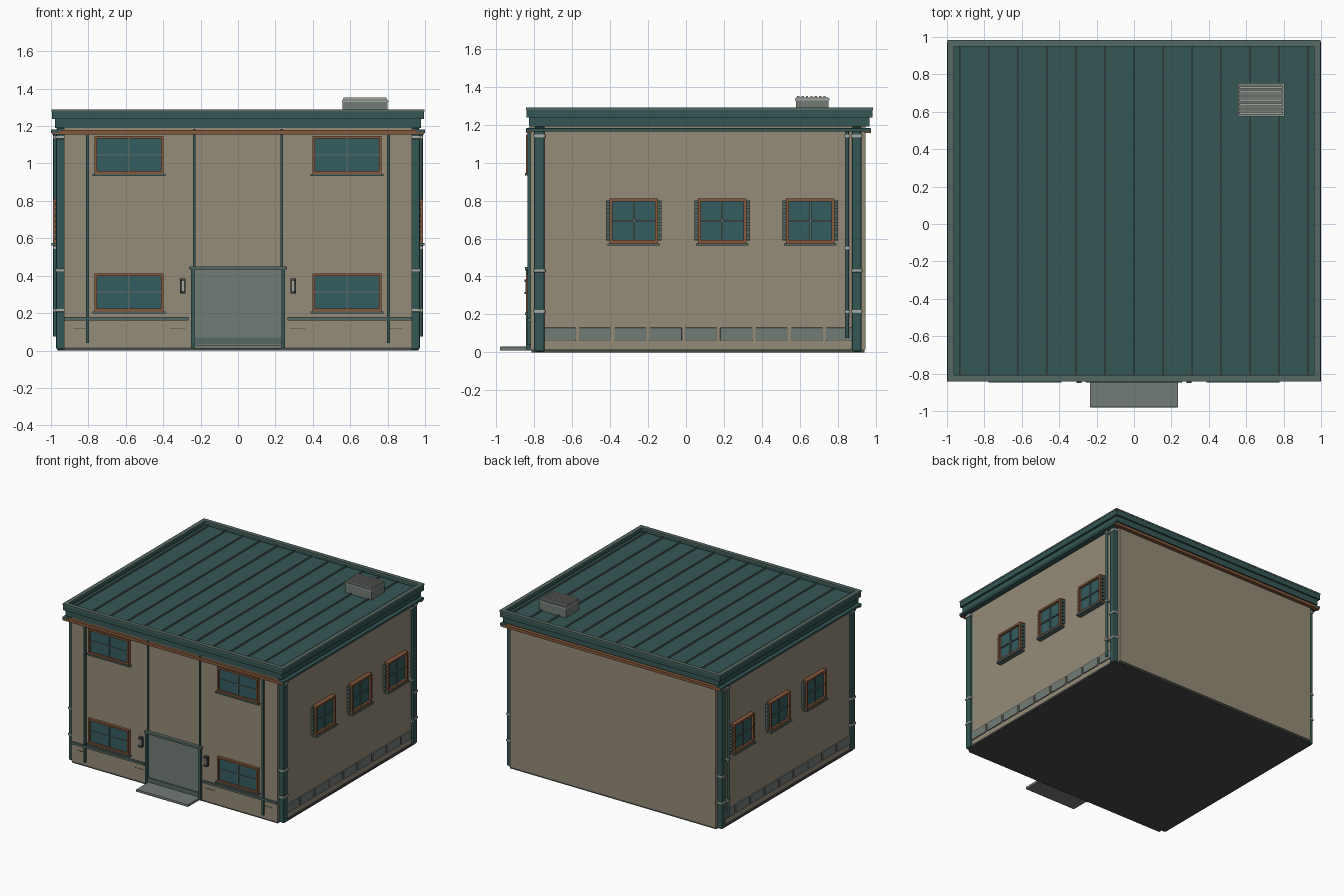
import bpy, bmesh, math
from mathutils import Matrix, Vector

if "Cube" in bpy.data.objects:
    bpy.data.objects.remove(bpy.data.objects["Cube"])


def material(name, r, g, b):
    m = bpy.data.materials.new(name)
    m.diffuse_color = (r, g, b, 1)
    m.use_nodes = True
    m.node_tree.nodes["Principled BSDF"].inputs["Base Color"].default_value = m.diffuse_color
    return m


BEIGE = material("beige_wall", 0.30, 0.26, 0.19)
GREEN = material("dark_green", 0.035, 0.095, 0.09)
TRIM = material("grey_green", 0.09, 0.14, 0.125)
BROWN = material("brown_frame", 0.24, 0.10, 0.045)
GLASS = material("teal_glass", 0.035, 0.11, 0.12)
PALE = material("pale_metal", 0.38, 0.40, 0.36)
GREY = material("concrete", 0.17, 0.20, 0.18)
DARK = material("dark_base", 0.06, 0.065, 0.06)


def boxes(name, items, mat, mirror=False, bevel=0):
    """One object from boxes given as (x0, x1, y0, y1, z0, z1)."""
    bm = bmesh.new()
    for x0, x1, y0, y1, z0, z1 in items:
        mtx = Matrix.Translation(((x0 + x1) / 2, (y0 + y1) / 2, (z0 + z1) / 2))
        bmesh.ops.create_cube(bm, size=1, matrix=mtx @ Matrix.Diagonal((x1 - x0, y1 - y0, z1 - z0, 1)))
    me = bpy.data.meshes.new(name)
    bm.to_mesh(me)
    bm.free()
    me.materials.append(mat)
    ob = bpy.data.objects.new(name, me)
    bpy.context.collection.objects.link(ob)
    if bevel:
        b = ob.modifiers.new("bevel", 'BEVEL')
        b.width, b.segments = bevel, 2
    if mirror:
        ob.modifiers.new("mirror", 'MIRROR')
    return ob


def ring(x0, x1, y0, y1, z0, z1, t, axis):
    """Four boxes framing a rectangle; axis is the direction it faces."""
    if axis == 'Z':
        return [(x0, x1, y0, y0 + t, z0, z1), (x0, x1, y1 - t, y1, z0, z1),
                (x0, x0 + t, y0 + t, y1 - t, z0, z1), (x1 - t, x1, y0 + t, y1 - t, z0, z1)]
    out = [(x0, x1, y0, y1, z0, z0 + t), (x0, x1, y0, y1, z1 - t, z1)]
    if axis == 'Y':
        return out + [(x0, x0 + t, y0, y1, z0 + t, z1 - t), (x1 - t, x1, y0, y1, z0 + t, z1 - t)]
    return out + [(x0, x1, y0, y0 + t, z0 + t, z1 - t), (x0, x1, y1 - t, y1, z0 + t, z1 - t)]


# walls and base
boxes("main_walls", [(-.93, .93, -.82, .945, .015, 1.2)], BEIGE)
boxes("side_wall", [(.92, .955, -.77, .90, .015, 1.2)], BEIGE, True)
boxes("base_slab", [(-.93, .93, -.815, .94, 0, .015), (-.965, .965, -.785, .915, 0, .015)], DARK)

# corner posts with bands
posts = [(-.80, -.745), (.875, .925)]
boxes("corner_posts", [(.925, .972, a, b, .005, 1.19) for a, b in posts], GREEN, True, .008)
boxes("post_bands", [(.925, .976, a - .004, b + .004, z - .008, z + .008)
                     for a, b in posts for z in (.215, .43, 1.14)], PALE, True, .003)

# side foundation panels
boxes("foundation_panels", [(.95, .963, -.75 + i * .186, -.58 + i * .186, .06, .13)
                            for i in range(9)], GREY, True, .003)

# side windows with louvred shutters
frame, glass, bars, sills, slats = [], [], [], [], []
for c in (-.275, .19, .655):
    frame += ring(.95, .99, c - .128, c + .128, .575, .81, .016, 'X')
    glass.append((.95, .972, c - .115, c + .115, .585, .80))
    bars += [(.95, .98, c - .005, c + .005, .59, .795), (.95, .98, c - .114, c + .114, .687, .697)]
    sills.append((.95, .998, c - .138, c + .138, .562, .575))
    for s in (-1, 1):
        e = sorted((c + s * .128, c + s * .146))
        slats.append((.95, .965, *e, .59, .80))
        slats += [(.95, .978, *e, .592 + k * .03, .612 + k * .03) for k in range(7)]
boxes("side_window_frames", frame, BROWN, True)
boxes("side_window_glass", glass, GLASS, True)
boxes("side_window_bars", bars, TRIM, True)
boxes("side_window_sills", sills, TRIM, True)
boxes("side_shutters", slats, TRIM, True)

# front windows
frame, glass, bars, sills = [], [], [], []
for z in (.21, .945):
    frame += ring(.398, .768, -.842, -.815, z, z + .203, .014, 'Y')
    glass.append((.41, .756, -.828, -.815, z + .01, z + .19))
    bars += [(.579, .587, -.835, -.815, z + .012, z + .19), (.411, .755, -.835, -.815, z + .097, z + .105)]
    sills.append((.388, .778, -.848, -.815, z - .012, z))
boxes("front_window_frames", frame, BROWN, True)
boxes("front_window_glass", glass, GLASS, True)
boxes("front_window_bars", bars, TRIM, True)
boxes("front_window_sills", sills, TRIM, True)

# front strips, ledge and small seams
boxes("front_strips", [(.228, .24, -.83, -.815, .45, 1.185), (.797, .814, -.834, -.815, .04, 1.155)], GREEN, True)
boxes("front_ledge", [(.265, .93, -.834, -.815, .16, .178)], TRIM, True)
boxes("front_seams", [(.28, .36, -.822, -.815, .115, .119), (.80, .88, -.822, -.815, .115, .119)], DARK, True)

# door, frame and step
boxes("door_panel", [(-.235, .235, -.825, -.815, .03, .435)], GREY)
boxes("door_kick_plate", [(-.235, .235, -.832, -.815, .035, .07)], TRIM)
boxes("door_posts", [(.233, .25, -.842, -.815, .015, .435)], GREEN, True)
boxes("door_lintel", [(-.258, .258, -.848, -.815, .432, .45)], TRIM, False, .003)
boxes("front_step", [(-.235, .235, -.98, -.81, .01, .03)], GREY, False, .003)

# wall lamps
boxes("lamp_cases", [(.28, .31, -.832, -.815, .305, .385), (.282, .308, -.85, -.83, .372, .384),
                     (.282, .308, -.85, -.83, .307, .319)], DARK, True)
boxes("lamp_lights", [(.287, .303, -.845, -.83, .319, .372)], PALE, True)

# gutters and downpipes
boxes("end_trims", [(-.995, .995, -.842, -.815, 1.155, 1.178), (-.995, .995, .94, .975, 1.155, 1.178)], BROWN)
boxes("side_gutters", [(.95, 1.0, -.842, .975, 1.163, 1.182)], GREEN, True, .004)
bm = bmesh.new()
bmesh.ops.create_cone(bm, cap_ends=True, segments=12, radius1=.01, radius2=.01, depth=1.09,
                      matrix=Matrix.Translation((.978, .85, .62)))
me = bpy.data.meshes.new("downpipe")
bm.to_mesh(me)
bm.free()
me.materials.append(GREEN)
pipe = bpy.data.objects.new("downpipe", me)
bpy.context.collection.objects.link(pipe)
pipe.modifiers.new("mirror", 'MIRROR')
bpy.context.view_layer.objects.active = pipe
pipe.select_set(True)
bpy.ops.object.shade_smooth_by_angle(angle=math.radians(40))
boxes("pipe_brackets", [(.95, .99, .836, .864, z - .007, z + .007) for z in (.215, .55, 1.14)], PALE, True)

# roof: lower band, sheet, raised rim and standing seams
boxes("roof_lower_band", [(-.978, .978, -.828, .968, 1.19, 1.237)], GREEN)
boxes("roof_sheet", [(-.975, .975, -.82, .96, 1.23, 1.255)], GREEN)
boxes("roof_rim", ring(-.995, .995, -.84, .982, 1.237, 1.28, .03, 'Z'), GREEN)
boxes("roof_rim_cap", ring(-.997, .997, -.842, .984, 1.278, 1.29, .034, 'Z'), TRIM)
boxes("roof_seams", [(i * .155 - .004, i * .155 + .004, -.81, .95, 1.25, 1.266)
                     for i in range(-6, 7)], TRIM)

# roof vent
boxes("roof_vent", [(.56, .80, .58, .75, 1.25, 1.342)], GREY)
boxes("roof_vent_slats", [(.565, .795, .586 + k * .023, .598 + k * .023, 1.34, 1.352)
                          for k in range(7)] + [(.555, .805, .575, .755, 1.328, 1.338)], PALE)
